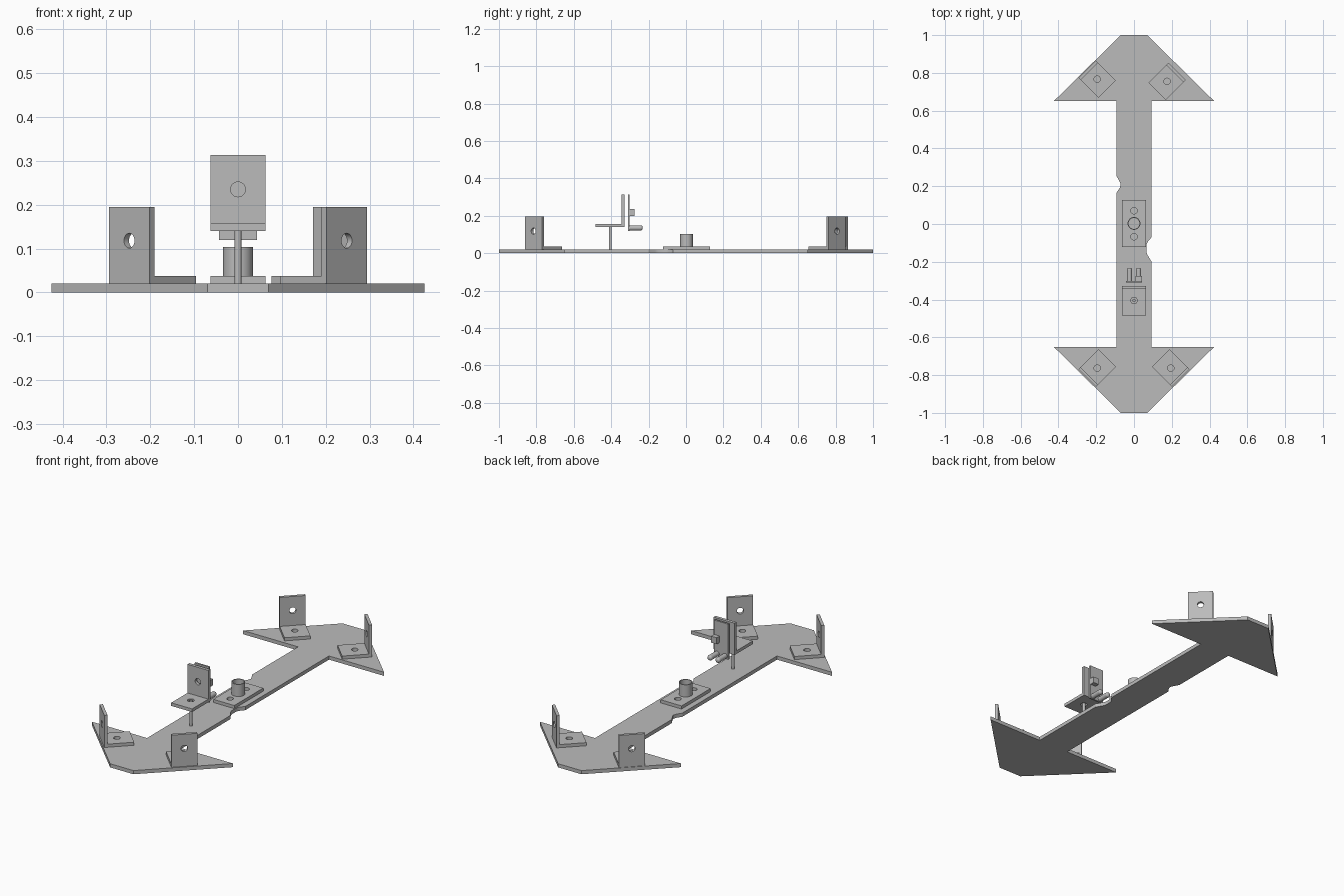
import bpy, bmesh
from math import sin, cos, pi, radians
from mathutils import Matrix, Vector

cube = bpy.data.objects.get("Cube")
if cube:
    bpy.data.objects.remove(cube, do_unlink=True)

COLOUR = (0.5, 0.5, 0.5, 1)
grey = bpy.data.materials.new("plain grey")
grey.use_nodes = True
grey.diffuse_color = COLOUR
grey.node_tree.nodes["Principled BSDF"].inputs["Base Color"].default_value = COLOUR

# Turns a flat outline into an upright one: outline y becomes z, thickness runs along +y or +x
UPRIGHT_Y = Matrix(((1, 0, 0, 0), (0, 0, 1, 0), (0, 1, 0, 0), (0, 0, 0, 1)))
UPRIGHT_X = Matrix(((0, 0, 1, 0), (1, 0, 0, 0), (0, 1, 0, 0), (0, 0, 0, 1)))


def circle(x, y, r, n=24):
    return [(x + r * cos(2 * pi * i / n), y + r * sin(2 * pi * i / n)) for i in range(n)]


def rect(x0, x1, y0, y1):
    return [(x0, y0), (x1, y0), (x1, y1), (x0, y1)]


def slab(name, loops, low, high, matrix=Matrix()):
    """Extrude an outline, with further loops as holes, from low to high."""
    curve = bpy.data.curves.new(name, "CURVE")
    curve.dimensions = "2D"
    curve.fill_mode = "BOTH"
    curve.extrude = (high - low) / 2
    for loop in loops:
        spline = curve.splines.new("POLY")
        spline.points.add(len(loop) - 1)
        for point, (x, y) in zip(spline.points, loop):
            point.co = (x, y, 0, 1)
        spline.use_cyclic_u = True
    helper = bpy.data.objects.new(name + "_outline", curve)
    mesh = bpy.data.meshes.new_from_object(helper)
    bpy.data.objects.remove(helper)
    bm = bmesh.new()
    bm.from_mesh(mesh)
    bmesh.ops.remove_doubles(bm, verts=bm.verts, dist=1e-5)
    bm.transform(matrix @ Matrix.Translation((0, 0, (low + high) / 2)))
    bmesh.ops.recalc_face_normals(bm, faces=bm.faces)
    bm.to_mesh(mesh)
    bm.free()
    mesh.materials.clear()
    mesh.materials.append(grey)
    obj = bpy.data.objects.new(name, mesh)
    bpy.context.collection.objects.link(obj)
    bpy.ops.object.select_all(action="DESELECT")
    obj.select_set(True)
    bpy.context.view_layer.objects.active = obj
    bpy.ops.object.shade_smooth_by_angle(angle=radians(30))
    return obj


# Double-headed base plate with a shallow notch in each side of the stem
half = [(0.093, -0.2), (0.072, -0.165), (0.066, -0.15), (0.066, -0.11), (0.072, -0.095), (0.093, -0.07)]
left_notch = [(-0.093, 0.255), (-0.076, 0.225), (-0.07, 0.21), (-0.076, 0.19), (-0.093, 0.165)]
head = [(0.093, 0.65), (0.425, 0.65), (0.07, 1)]
base = [(x, -y) for x, y in reversed(head)] + half + head
base += [(-x, y) for x, y in reversed(head)] + left_notch
base += [(-x, -y) for x, y in head]
slab("base_plate", [base], 0, 0.02)

# Angle brackets standing on the sloping edges of both heads
brackets = {
    "front_left": (0.248, -0.816, 135),
    "front_right": (-0.248, -0.816, 45),
    "back_left": (0.228, 0.808, 225),
    "back_right": (-0.248, 0.82, 315),
}
for side, (x, y, angle) in brackets.items():
    place = Matrix.Translation((x, y, 0)) @ Matrix.Rotation(radians(angle), 4, "Z")
    slab(side + "_bracket_foot", [rect(0.016, 0.15, -0.065, 0.065), circle(0.075, 0, 0.017)],
         0.02, 0.037, place)
    slab(side + "_bracket_wall", [rect(-0.065, 0.065, 0.02, 0.195), circle(0, 0.118, 0.017)],
         0, 0.016, place @ UPRIGHT_X)

# Central mount: drilled plate with an upright tube
slab("mount_plate", [rect(-0.063, 0.063, -0.122, 0.128), circle(0, 0.07, 0.017),
                     circle(0, -0.067, 0.017)], 0.02, 0.037)
slab("mount_tube", [circle(0, 0.003, 0.034, 32), circle(0, 0.003, 0.029, 32)], 0.037, 0.103)

# Sensor stand: post, drilled shelf and upright back
slab("sensor_post", [circle(0, -0.405, 0.008)], 0.02, 0.155)
slab("sensor_shelf", [rect(-0.063, 0.063, -0.485, -0.328), circle(0, -0.405, 0.017)], 0.14, 0.157)
slab("sensor_back", [rect(-0.063, 0.063, 0.157, 0.313), circle(0, 0.235, 0.017)],
     -0.345, -0.328, UPRIGHT_Y)

# Sensor board with a small connector and two round-nosed bulbs
slab("sensor_board", [rect(-0.043, 0.043, 0.119, 0.313)], -0.311, -0.301, UPRIGHT_Y)
slab("sensor_connector", [rect(0.008, 0.042, 0.2, 0.235)], -0.301, -0.275, UPRIGHT_Y)
for name, x in (("left_bulb", 0.024), ("right_bulb", -0.024)):
    bulb = slab(name, [circle(x, 0.135, 0.014)], -0.301, -0.232, UPRIGHT_Y)
    bm = bmesh.new()
    bm.from_mesh(bulb.data)
    tip = [e for e in bm.edges if all(v.co.y > -0.24 for v in e.verts)
           and len({f.normal.y > 0.9 for f in e.link_faces}) == 2]
    bmesh.ops.bevel(bm, geom=tip, offset=0.01, segments=4, profile=0.5, affect="EDGES")
    bm.to_mesh(bulb.data)
    bm.free()
